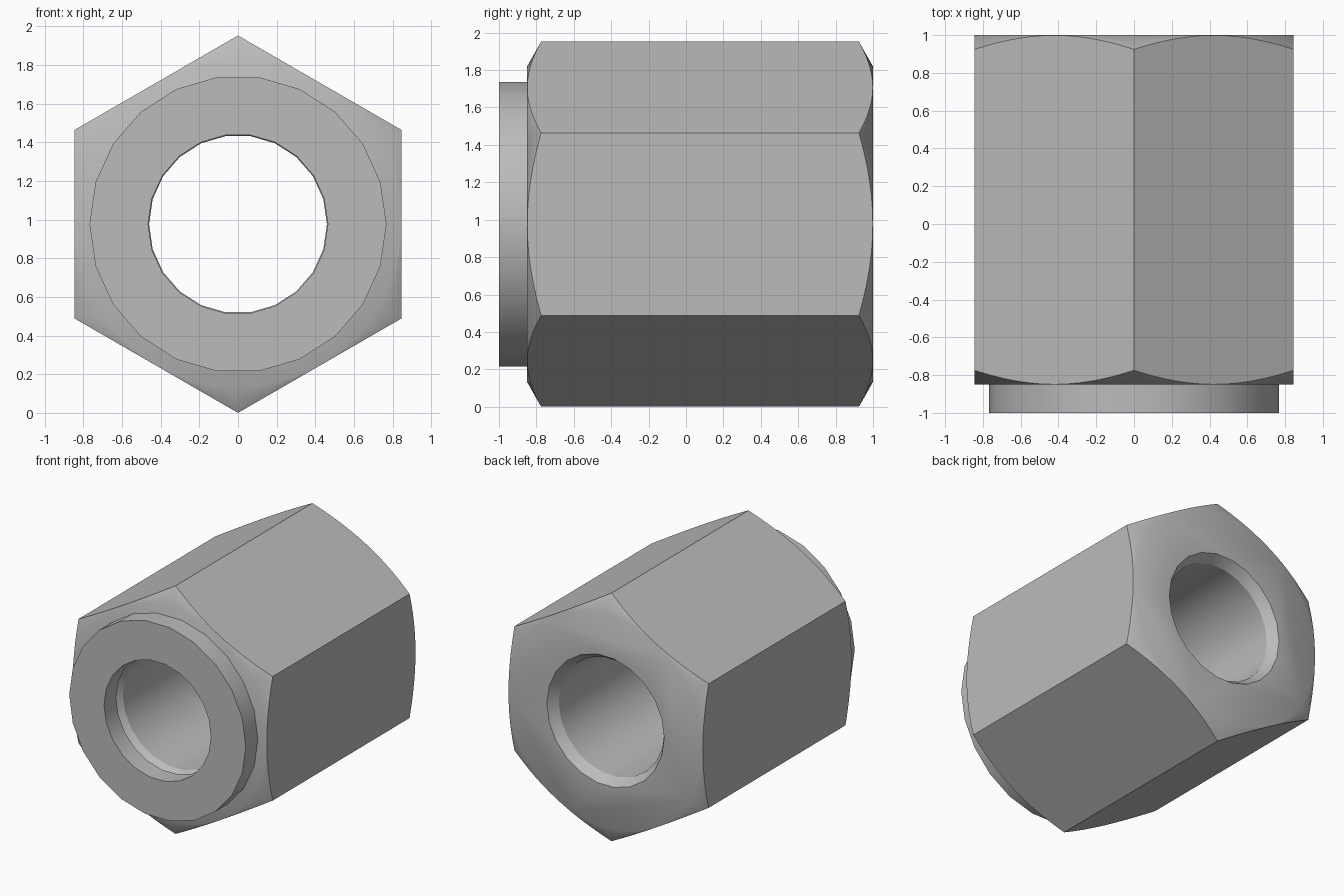
import bpy, bmesh
from math import sin, cos, pi, radians
from mathutils import Vector

cube = bpy.data.objects.get("Cube")
if cube:
    bpy.data.objects.remove(cube)

CENTER_Z = 0.976      # axis height
APOTHEM = 0.845       # axis to hex flat
FRONT, BACK = -0.85, 1.0

steel = bpy.data.materials.new("plain_grey_steel")
steel.use_nodes = True
grey = (0.5, 0.5, 0.5, 1)
steel.diffuse_color = grey
steel.node_tree.nodes["Principled BSDF"].inputs["Base Color"].default_value = grey


def lathe(profile, sides, closed=False):
    """Revolve (radius, y) points about the y axis; cap the ends unless the profile is closed."""
    bm = bmesh.new()
    rings = [[bm.verts.new((r * cos(2 * pi * i / sides), y, r * sin(2 * pi * i / sides)))
              for i in range(sides)] for r, y in profile]
    pairs = list(zip(rings, rings[1:]))
    if closed:
        pairs.append((rings[-1], rings[0]))
    else:
        bm.faces.new(rings[0])
        bm.faces.new(rings[-1])
    for a, b in pairs:
        for i in range(sides):
            j = (i + 1) % sides
            bm.faces.new((a[i], a[j], b[j], b[i]))
    bmesh.ops.recalc_face_normals(bm, faces=bm.faces)
    return bm


def add_object(name, bm):
    mesh = bpy.data.meshes.new(name)
    bm.to_mesh(mesh)
    bm.free()
    mesh.materials.append(steel)
    obj = bpy.data.objects.new(name, mesh)
    obj.location.z = CENTER_Z
    bpy.context.collection.objects.link(obj)
    return obj


def activate(obj):
    bpy.ops.object.select_all(action='DESELECT')
    obj.select_set(True)
    bpy.context.view_layer.objects.active = obj


# Hex body: a round blank with conical ends, trimmed to six flats
blank = lathe([(0.843, FRONT), (1.0, FRONT + 0.089),
               (1.0, BACK - 0.089), (0.843, BACK)], 72)
for k in range(6):
    normal = Vector((cos(k * pi / 3), 0, sin(k * pi / 3)))
    cut = bmesh.ops.bisect_plane(blank, geom=blank.verts[:] + blank.edges[:] + blank.faces[:],
                                 plane_co=normal * APOTHEM, plane_no=normal, clear_outer=True)
    rim = [e for e in cut["geom_cut"] if isinstance(e, bmesh.types.BMEdge)]
    bmesh.ops.contextual_create(blank, geom=rim)
bmesh.ops.recalc_face_normals(blank, faces=blank.faces)
hex_body = add_object("hex_body", blank)

# Through bore, countersunk at both ends of the body
bore = add_object("bore_cutter", lathe(
    [(0.51, FRONT - 0.1), (0.51, FRONT), (0.46, FRONT + 0.075),
     (0.46, BACK - 0.075), (0.51, BACK), (0.51, BACK + 0.1)], 22))
bore.hide_render = True
activate(hex_body)
drill = hex_body.modifiers.new("drill", 'BOOLEAN')
drill.operation = 'DIFFERENCE'
drill.solver = 'EXACT'
drill.object = bore
bpy.ops.object.modifier_apply(modifier=drill.name)
bpy.data.objects.remove(bore)

# Front collar: a short round ring
collar = add_object("front_collar", lathe(
    [(0.465, -1), (0.768, -1), (0.768, FRONT), (0.465, FRONT)], 22, closed=True))

for part in (hex_body, collar):
    activate(part)
    bpy.ops.object.shade_smooth_by_angle(angle=radians(32))
